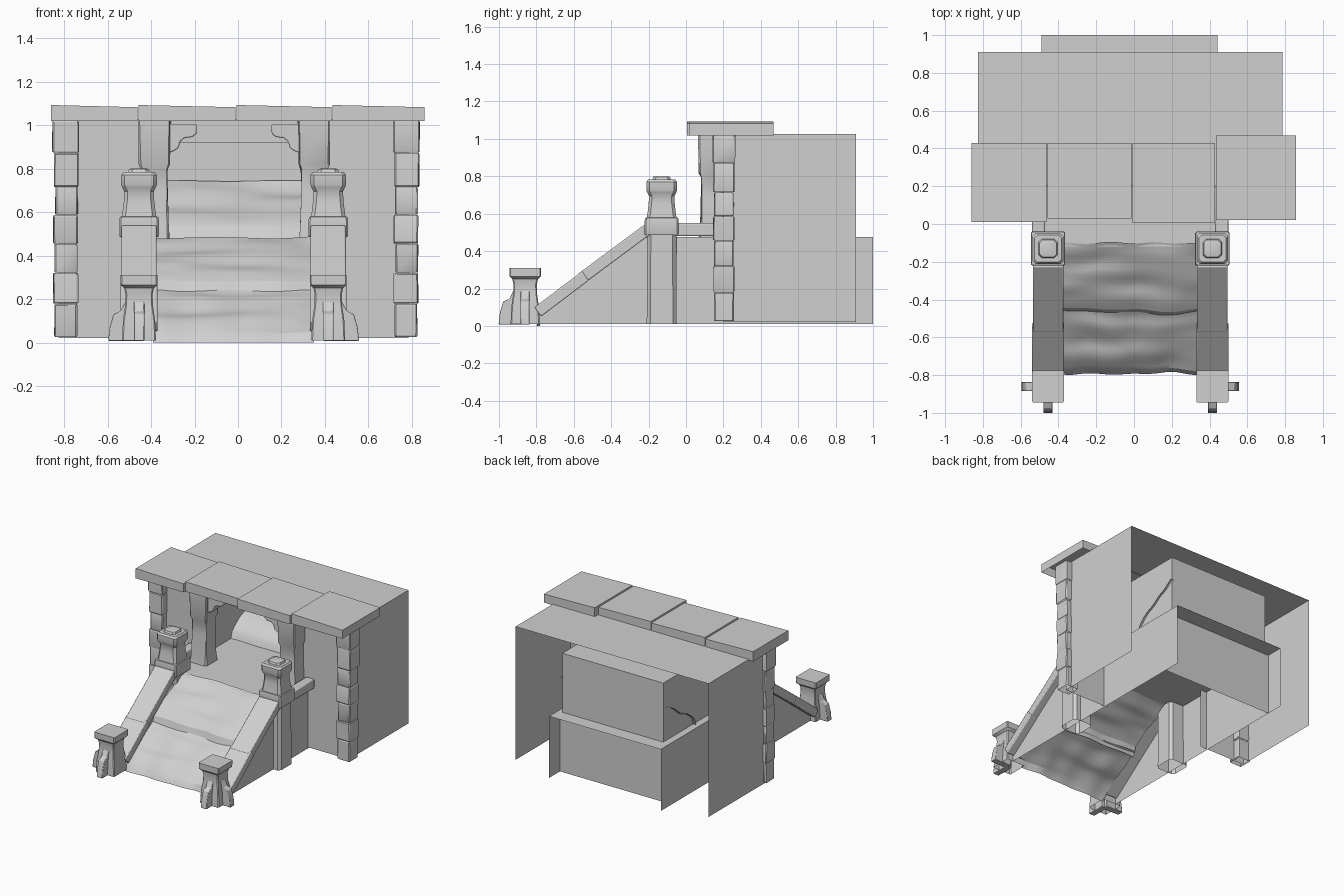
import bpy, bmesh, random
from mathutils import Vector, noise

random.seed(4)
cube = bpy.data.objects.get("Cube")
if cube:
    bpy.data.objects.remove(cube)

stone = bpy.data.materials.new("grey_stone")
stone.use_nodes = True
grey = (0.63, 0.63, 0.63, 1)
stone.diffuse_color = grey
stone.node_tree.nodes["Principled BSDF"].inputs["Base Color"].default_value = grey
parts = []
CX = -0.02  # centre line of the stairway


def finish(name, bm, bevel=0):
    bmesh.ops.recalc_face_normals(bm, faces=bm.faces)
    mesh = bpy.data.meshes.new(name)
    bm.to_mesh(mesh)
    bm.free()
    mesh.materials.append(stone)
    ob = bpy.data.objects.new(name, mesh)
    bpy.context.collection.objects.link(ob)
    if bevel:
        mod = ob.modifiers.new("worn_edges", "BEVEL")
        mod.width, mod.segments = bevel, 2
    parts.append(ob)
    return ob


def sheets(name, polygons):
    bm = bmesh.new()
    for poly in polygons:
        bm.faces.new([bm.verts.new(p) for p in poly])
    bmesh.ops.remove_doubles(bm, verts=bm.verts, dist=0.0005)
    return finish(name, bm)


def prism(name, outline, axis, lo, hi, bevel=0):
    """Extrude an outline along x (points are y,z) or along y (points are x,z)."""
    bm = bmesh.new()
    place = (lambda a, b, t: (t, a, b)) if axis == "x" else (lambda a, b, t: (a, t, b))
    face = bm.faces.new([bm.verts.new(place(a, b, lo)) for a, b in outline])
    new = bmesh.ops.extrude_face_region(bm, geom=[face])["geom"]
    shift = Vector(place(0, 0, hi - lo))
    bmesh.ops.translate(bm, verts=[v for v in new if isinstance(v, bmesh.types.BMVert)], vec=shift)
    return finish(name, bm, bevel)


def loft(name, cx, cy, sections, chamfer=0.015, rough=0.0):
    """Stack chamfered square rings given as (height, half width), open underneath."""
    bm = bmesh.new()
    rings = []
    for z, h in sections:
        k = h - min(chamfer, h * 0.5)
        ring = [(h, -k), (h, k), (k, h), (-k, h), (-h, k), (-h, -k), (-k, -h), (k, -h)]
        wob = lambda: random.uniform(-rough, rough)
        rings.append([bm.verts.new((cx + a + wob(), cy + b + wob(), z)) for a, b in ring])
    for low, high in zip(rings, rings[1:]):
        for i in range(8):
            j = (i + 1) % 8
            bm.faces.new((low[i], low[j], high[j], high[i]))
    bm.faces.new(rings[-1])
    return finish(name, bm)


def plank(name, y0, z0, y1, z1, half):
    """Uneven tread: drooping lip, steep front, a crease half way, flatter back."""
    bm = bmesh.new()
    bmesh.ops.create_grid(bm, x_segments=24, y_segments=16, size=0.5)
    for v in bm.verts:
        u, t = v.co.x, v.co.y + 0.5
        x = CX + u * 2 * half
        y = y0 + (y1 - y0) * t
        z = z0 + (z1 - z0) * t ** 0.75
        z += 0.012 * abs(2 * t - 1) - 0.012
        z += 0.022 * noise.noise(Vector((x * 2.5, y * 11, z0 * 7)))
        y += 0.02 * noise.noise(Vector((x * 6, y * 3, 5 + z0)))
        if t < 0.01:
            z -= 0.04
        v.co = (x, y, max(z, 0.0))
    return finish(name, bm)


# Building shell, open at the back, with a doorway in the front
L, R, F, B, BOT, TOP = -0.825, 0.785, 0.2, 0.91, 0.02, 1.025
AL, AR, DT = -0.437, 0.405, 0.92
sheets("building_shell", [
    [(L, F, BOT), (AL, F, BOT), (AL, F, DT), (AR, F, DT),
     (AR, F, BOT), (R, F, BOT), (R, F, TOP), (L, F, TOP)],
    [(L, F, BOT), (L, B, BOT), (L, B, TOP), (L, F, TOP)],
    [(R, F, BOT), (R, B, BOT), (R, B, TOP), (R, F, TOP)],
    [(L, F, TOP), (R, F, TOP), (R, B, TOP), (L, B, TOP)]])

# Platform floor, its side walls that run down under the stairs, and a lower back panel
WL, WR, FL, PB = CX - 0.47, CX + 0.462, 0.475, 0.87
sheets("platform_floor", [[(WL, -0.12, FL), (WR, -0.12, FL), (WR, 1, FL), (WL, 1, FL)]])
for side, x in (("left", WR), ("right", WL)):
    outline = [(-0.79, 0.01), (1, 0.01), (1, FL), (-0.13, FL), (-0.17, 0.52), (-0.79, 0.065)]
    sheets(side + "_stair_wall", [[(x, y, z) for y, z in outline]])
sheets("lower_back_panel", [[(WL, PB, 0.01), (WR, PB, 0.01), (WR, PB, FL), (WL, PB, FL)]])

# Alcove behind the doorway
IB = 0.895
sheets("alcove", [
    [(AL, F, FL), (AL, IB, FL), (AL, IB, DT), (AL, F, DT)],
    [(AR, F, FL), (AR, IB, FL), (AR, IB, DT), (AR, F, DT)],
    [(AL, IB, FL), (AR, IB, FL), (AR, IB, DT), (AL, IB, DT)],
    [(AL, F, DT), (AR, F, DT), (AR, IB, DT), (AL, IB, DT)]])

# Stair treads, the last one inside the alcove
plank("lower_tread", -0.79, 0.015, -0.46, 0.25, 0.37)
plank("upper_tread", -0.48, 0.255, -0.1, 0.485, 0.37)
plank("alcove_tread", 0.53, 0.49, 0.885, 0.735, 0.44)

# Hollow roof slabs, each slightly out of line: tops and skirts only
slabs = [(-0.86, -0.462, 0.01, 0.43), (-0.458, -0.012, 0.03, 0.43),
         (-0.008, 0.43, 0.005, 0.43), (0.434, 0.858, 0.02, 0.468)]
for i, (x0, x1, y0, y1) in enumerate(slabs):
    corners = [(x0, y0), (x1, y0), (x1, y1), (x0, y1)]
    top = [(x, y, 1.092 - 0.01 * (x == x1)) for x, y in corners]
    low = [(x, y, 1.018) for x, y in corners]
    skirts = [[low[k - 1], low[k], top[k], top[k - 1]] for k in range(4)]
    sheets(f"roof_slab_{i + 1}", [top] + skirts)

# Corner columns of stacked blocks
levels = [0.025, 0.178, 0.32, 0.455, 0.587, 0.715, 0.872, 1.02]
for side, cx in (("right", -0.79), ("left", 0.775)):
    for i, (z0, z1) in enumerate(zip(levels, levels[1:])):
        h = 0.061 if i == 6 else 0.052 + 0.005 * (i % 2)
        loft(f"{side}_column_block_{i + 1}", cx + random.uniform(-0.003, 0.003), 0.203,
             [(z0 + 0.001, h - 0.003), (z0 + 0.007, h), (z1 - 0.007, h), (z1 - 0.001, h - 0.003)],
             0.006, 0.002)

for side, s in (("left", 1), ("right", -1)):
    # Door pillar with a curved bracket
    px = -0.0175 + s * 0.3675
    loft(side + "_door_pillar", px, 0.14,
         [(0.475, 0.07), (0.55, 0.064), (0.7, 0.06), (0.79, 0.061), (0.82, 0.071), (1.02, 0.073)],
         0.008, 0.004)
    edge = px - s * 0.06
    curve = [(0, 0.87), (0, 1.005), (0.135, 1.005), (0.135, 0.96), (0.115, 0.945),
             (0.08, 0.94), (0.06, 0.925), (0.052, 0.895), (0.03, 0.88)]
    prism(side + "_door_bracket", [(edge - s * a, z) for a, z in curve], "y", 0.09, 0.17, 0.006)

    # Sloping stair rail in two boards
    rx = CX + s * 0.435
    boards = [(-0.775, 0.05, -0.52, 0.243), (-0.54, 0.23, -0.19, 0.49)]
    for i, (y0, z0, y1, z1) in enumerate(boards):
        w = 0.085 - 0.004 * i
        outline = [(y0, z0), (y1, z1), (y1 - 0.035, z1 + 0.05), (y0 - 0.035, z0 + 0.05)]
        prism(f"{side}_rail_board_{i + 1}", outline, "x", rx - w, rx + w, 0.006)

    # Upper post: plain shaft, collar and capped top
    loft(side + "_upper_post_shaft", rx, -0.13, [(0.01, 0.08), (0.5, 0.078)], 0.02)
    loft(side + "_upper_post_collar", rx, -0.13,
         [(0.485, 0.088), (0.492, 0.091), (0.56, 0.091), (0.578, 0.088), (0.58, 0.07)], 0.008)
    loft(side + "_upper_post_top", rx, -0.13,
         [(0.575, 0.08), (0.6, 0.076), (0.65, 0.07), (0.695, 0.068), (0.715, 0.078),
          (0.725, 0.082), (0.77, 0.082), (0.783, 0.072), (0.783, 0.05), (0.797, 0.045),
          (0.8, 0.035)], 0.016)

    # Short beam joining the post to the building
    bx = CX + s * 0.485
    beam = [(-0.06, 0.48), (0.2, 0.48), (0.2, 0.55), (-0.06, 0.55)]
    prism(side + "_landing_beam", beam, "x", bx - 0.035, bx + 0.035, 0.008)

    # Bottom post with splayed feet
    py = -0.86
    loft(side + "_bottom_post", rx, py,
         [(0.01, 0.078), (0.1, 0.074), (0.17, 0.064), (0.22, 0.062), (0.25, 0.068),
          (0.265, 0.084), (0.31, 0.085)], 0.006)
    foot = [(0, 0.008), (0.142, 0.008), (0.135, 0.07), (0.118, 0.13), (0.085, 0.145),
            (0.062, 0.19), (0, 0.19)]
    prism(side + "_outer_foot", [(rx + s * a, z) for a, z in foot], "y", py - 0.024, py + 0.024, 0.004)
    prism(side + "_front_foot", [(py - a, z) for a, z in foot], "x", rx - 0.024, rx + 0.024, 0.004)

# Soft shading with sharp edges kept
bpy.ops.object.select_all(action="DESELECT")
for ob in parts:
    ob.select_set(True)
bpy.context.view_layer.objects.active = parts[0]
bpy.ops.object.shade_smooth_by_angle()
